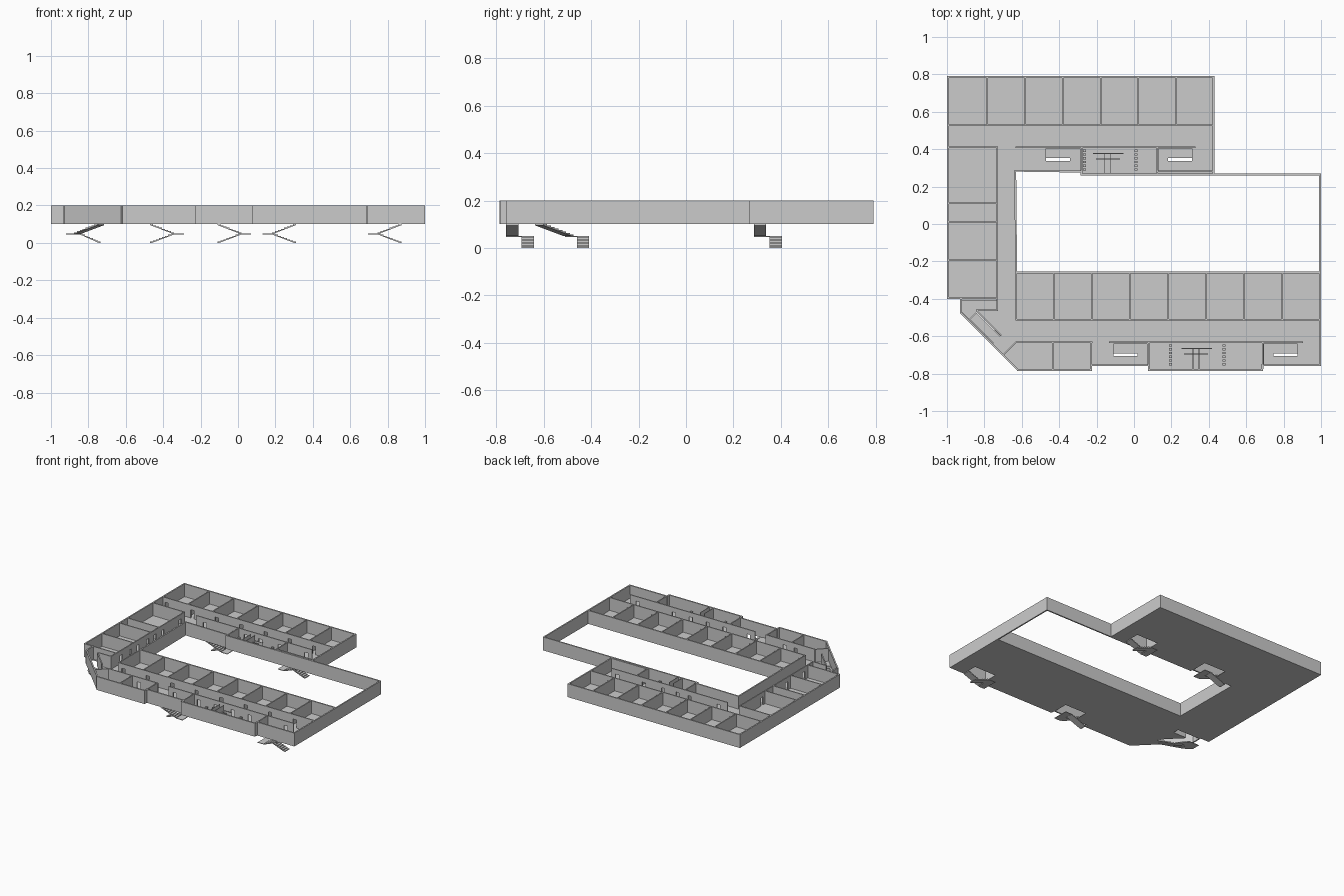
import bpy, bmesh, math
from mathutils import Vector, Matrix

if "Cube" in bpy.data.objects:
    bpy.data.objects.remove(bpy.data.objects["Cube"])

Z0, Z1, DOOR = 0.1, 0.2, 0.165
parts = {}


def box(part, lo, hi, mat=None):
    bm = parts.setdefault(part, bmesh.new())
    size = [b - a for a, b in zip(lo, hi)]
    mid = [(a + b) / 2 for a, b in zip(lo, hi)]
    m = Matrix.Translation(mid) @ Matrix.Diagonal((*size, 1))
    bmesh.ops.create_cube(bm, size=1, matrix=(mat or Matrix()) @ m)


def wall(part, p, q, doors=(), t=0.008, ext=0.004, top=Z1, dw=0.028):
    """Wall from p to q; doors are distances from p to each door centre."""
    d = Vector(q) - Vector(p)
    mat = Matrix.Translation((*p, 0)) @ Matrix.Rotation(math.atan2(d.y, d.x), 4, 'Z')
    x = -ext
    for c in doors:
        box(part, (x, -t/2, Z0), (c - dw/2, t/2, top), mat)
        box(part, (c - dw/2, -t/2, DOOR), (c + dw/2, t/2, top), mat)
        x = c + dw/2
    box(part, (x, -t/2, Z0), (d.length + ext, t/2, top), mat)


def flight(part, low, high, z, width, rise=0.05, n=8, th=0.005):
    """Thin stepped flight rising from plan point low to plan point high."""
    bm = parts.setdefault(part, bmesh.new())
    d = Vector(high) - Vector(low)
    mat = Matrix.Translation((*low, z)) @ Matrix.Rotation(math.atan2(d.y, d.x), 4, 'Z')
    prof = [(0, 0)]
    for i in range(n):
        prof += [(i*d.length/n, (i+1)*rise/n), ((i+1)*d.length/n, (i+1)*rise/n)]
    prof += [(d.length, rise - th), (2*th, 0)]
    vs = [bm.verts.new(mat @ Vector((x, -width/2, h))) for x, h in prof]
    f = bm.faces.new(vs)
    r = bmesh.ops.extrude_face_region(bm, geom=[f], use_keep_orig=True)
    side = mat.to_3x3() @ Vector((0, width, 0))
    bmesh.ops.translate(bm, vec=side, verts=[v for v in r['geom'] if isinstance(v, bmesh.types.BMVert)])


# Straight stairs: landing end x, open end x, upper flight y, lower flight y
stairs = {
    "back_left_stair": (-0.29, -0.47, 0.312, 0.378),
    "back_right_stair": (0.13, 0.31, 0.312, 0.378),
    "front_left_stair": (0.07, -0.11, -0.733, -0.667),
    "front_right_stair": (0.695, 0.875, -0.733, -0.667),
}
holes = []
for name, (xl, xo, yu, yl) in stairs.items():
    s = 1 if xo > xl else -1
    xm = xl + s*0.052
    w = 0.052
    y0, y1 = min(yu, yl) - w/2, max(yu, yl) + w/2
    flight(name, (xm, yu), (xo, yu), 0.05, w)
    flight(name, (xo, yl), (xm, yl), 0.0, w)
    box(name, (min(xl, xm), y0, 0.046), (max(xl, xm), y1, 0.05))
    a, b = min(xl, xo), max(xl, xo)
    holes.append([(a, y0), (b, y0), (b, y1), (a, y1)])

# Corner stair: lower flight along x, upper flight along the chamfer
flight("corner_stair", (-0.735, -0.435), (-0.845, -0.435), 0.0, 0.05)
flight("corner_stair", (-0.86, -0.492), (-0.733, -0.619), 0.05, 0.05)
bm = parts["corner_stair"]
landing = [(-0.92, -0.41), (-0.92, -0.47), (-0.88, -0.51), (-0.842, -0.473), (-0.842, -0.41)]
lv = [bm.verts.new((x, y, 0.05)) for x, y in landing]
r = bmesh.ops.extrude_face_region(bm, geom=[bm.faces.new(lv)], use_keep_orig=True)
bmesh.ops.translate(bm, vec=(0, 0, -0.004), verts=[v for v in r['geom'] if isinstance(v, bmesh.types.BMVert)])
holes.append([(-0.735, -0.41), (-0.735, -0.46), (-0.84, -0.465), (-0.715, -0.60),
              (-0.752, -0.637), (-0.92, -0.47), (-0.92, -0.41)])

# Floor slab with stair openings
outline = [(-1, 0.79), (0.43, 0.79), (0.43, 0.26), (-0.285, 0.26), (-0.285, 0.28), (-0.63, 0.28),
           (-0.63, -0.255), (1, -0.255), (1, -0.76), (0.69, -0.76), (0.69, -0.785), (0.075, -0.785),
           (0.075, -0.76), (-0.225, -0.76), (-0.225, -0.785), (-0.62, -0.785), (-0.93, -0.475),
           (-0.93, -0.4), (-1, -0.4)]
bm = parts["floor_slab"] = bmesh.new()
edges = []
for loop in [outline] + holes:
    vs = [bm.verts.new((x, y, Z0)) for x, y in loop]
    edges += [bm.edges.new((vs[i - 1], vs[i])) for i in range(len(vs))]
bmesh.ops.triangle_fill(bm, edges=edges, use_beauty=True, use_dissolve=False, normal=(0, 0, 1))
r = bmesh.ops.extrude_face_region(bm, geom=bm.faces[:], use_keep_orig=True)
bmesh.ops.translate(bm, vec=(0, 0, 0.004), verts=[v for v in r['geom'] if isinstance(v, bmesh.types.BMVert)])

# Outer walls, including the free-standing courtyard screen
o = 0.005
shell = [(-1+o, -0.4+o), (-1+o, 0.79-o), (0.43-o, 0.79-o), (0.43-o, 0.26+o)]
front = [(1-o, 0.26-o), (1-o, -0.76+o), (0.69-o, -0.76+o), (0.69-o, -0.785+o), (0.075+o, -0.785+o),
         (0.075+o, -0.76+o), (-0.225-o, -0.76+o), (-0.225-o, -0.785+o), (-0.62, -0.785+o),
         (-0.93+o, -0.475), (-0.93+o, -0.4+o), (-1+o, -0.4+o)]
court = [(1-o, 0.26), (-0.28, 0.26+o), (-0.28, 0.28), (-0.63-o, 0.28+o), (-0.63, -0.255-o), (1-o, -0.255-o)]
court[0] = (1-o, 0.26+o)
for path in (shell, front, court):
    for p, q in zip(path, path[1:]):
        wall("outer_walls", p, q, t=0.01, ext=0.0045)

# Classroom rows: corridor wall with a door per room, plus partitions
back_x = [-0.785, -0.582, -0.38, -0.177, 0.023, 0.225]
front_x = [-0.428, -0.225, -0.022, 0.182, 0.385, 0.588, 0.792]
wall("back_corridor_wall", (-1, 0.527), (0.425, 0.527), [0.04] + [x + 1.04 for x in back_x], ext=-0.004)
wall("front_corridor_wall", (-0.63, -0.513), (0.995, -0.513), [0.04] + [x + 0.67 for x in front_x])
for x in back_x:
    wall("back_partitions", (x, 0.527), (x, 0.785))
for x in front_x:
    wall("front_partitions", (x, -0.513), (x, -0.26))
wall("front_partitions", (-0.63, -0.513), (-0.63, -0.26))

# West wing rooms
wall("west_corridor_wall", (-0.732, -0.395), (-0.732, 0.41), [0.05, 0.16, 0.25, 0.365, 0.455, 0.545, 0.75])
for y in (0.41, 0.11, 0.013, -0.193, -0.397):
    wall("west_partitions", (-0.995, y), (-0.732, y))

# Service blocks beside the courtyard and along the front
wall("back_service_wall", (-0.63, 0.411), (0.325, 0.411), [0.07, 0.31, 0.41, 0.53, 0.69, 0.91])
for x in (-0.28, 0.123):
    wall("back_service_partitions", (x, 0.265), (x, 0.411))
wall("back_service_partitions", (0.123, 0.282), (0.425, 0.282))
wall("front_service_wall", (-0.13, -0.631), (0.9, -0.631), [0.05, 0.25, 0.39, 0.53, 0.67, 0.97])
wall("front_office_wall", (-0.63, -0.631), (-0.225, -0.631), [0.16, 0.25])
wall("front_office_wall", (-0.63, -0.631), (-0.697, -0.698))
for x in (-0.435, -0.228, 0.078, 0.688):
    wall("front_service_partitions", (x, -0.77), (x, -0.631))

# Corner stair enclosure
wall("corner_stair_walls", (-0.732, -0.4), (-0.732, -0.455))
wall("corner_stair_walls", (-0.732, -0.46), (-0.84, -0.46))
wall("corner_stair_walls", (-0.84, -0.465), (-0.712, -0.593))


# Washrooms: central duct walls, screens and basin rows
def washroom(name, cx, y_out, s, left, right):
    for dx in (-0.016, 0.016):
        wall(name + "_duct", (cx + dx, y_out), (cx + dx, y_out + s*0.105), t=0.004)
    wall(name + "_screens", (cx - 0.075, y_out + s*0.11), (cx + 0.08, y_out + s*0.11), t=0.004, top=0.16)
    wall(name + "_screens", (cx - 0.06, y_out + s*0.08), (cx + 0.06, y_out + s*0.08), t=0.004, top=0.16)
    for x in (left, right):
        for i in range(6):
            y = y_out + s*(0.025 + i*0.02)
            box(name + "_basins", (x - 0.008, y - 0.006, 0.125), (x + 0.008, y + 0.006, 0.14))


washroom("back_washroom", -0.14, 0.267, 1, -0.265, 0.012)
washroom("front_washroom", 0.332, -0.775, -1 * -1, 0.195, 0.48)

# Turn every part into a flat-shaded object
for name, bm in parts.items():
    bmesh.ops.recalc_face_normals(bm, faces=bm.faces[:])
    me = bpy.data.meshes.new(name)
    bm.to_mesh(me)
    bm.free()
    bpy.context.collection.objects.link(bpy.data.objects.new(name, me))
